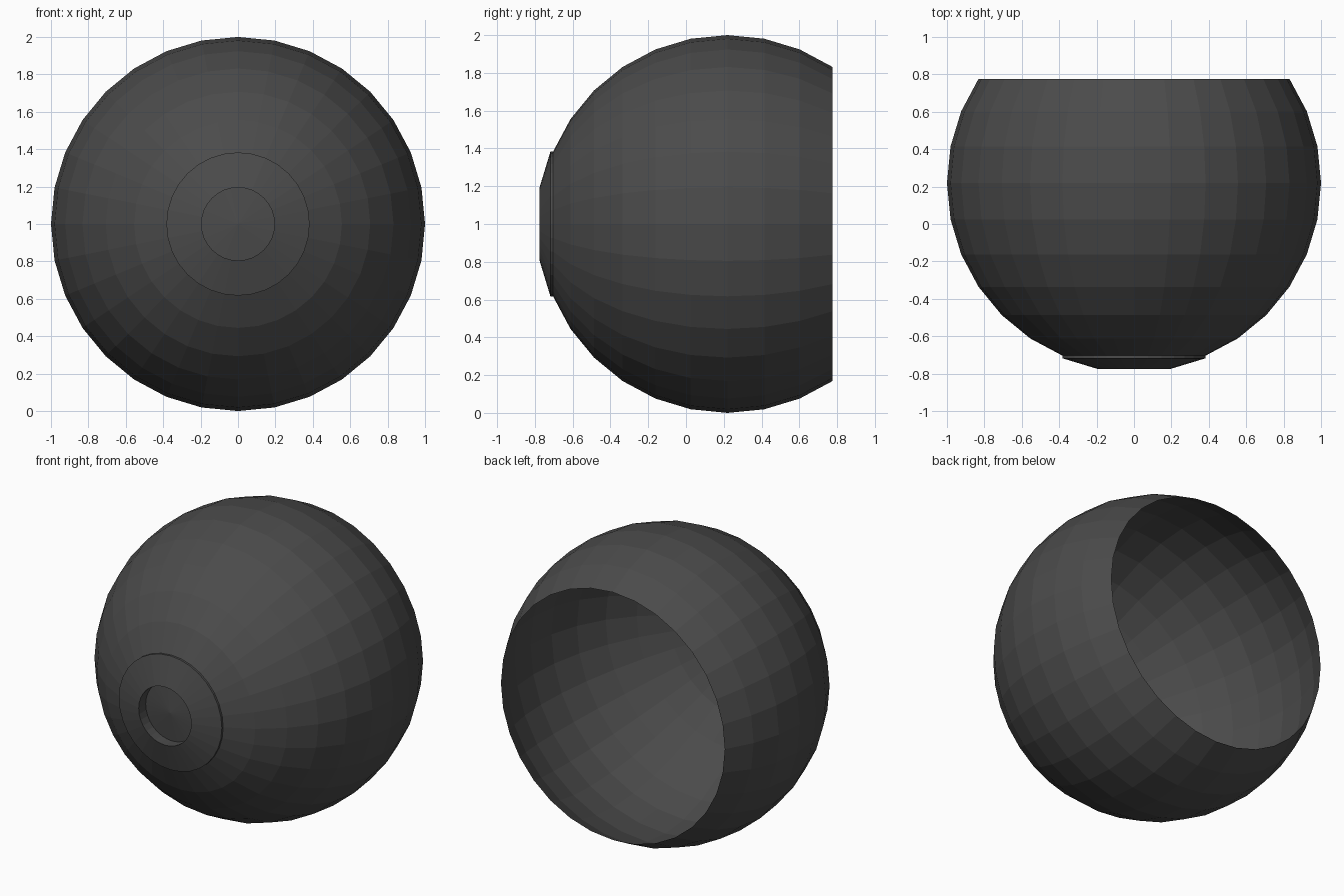
import bpy, bmesh
from math import sin, cos, pi

if "Cube" in bpy.data.objects:
    bpy.data.objects.remove(bpy.data.objects["Cube"])

SEG = 32            # sides around the y axis
STEP = pi / 16      # angle between sphere rings
CY, CZ = 0.22, 1.0  # sphere centre

dark = bpy.data.materials.new("dark_grey")
dark.diffuse_color = (0.07, 0.07, 0.07, 1)
dark.use_nodes = True
dark.node_tree.nodes["Principled BSDF"].inputs["Base Color"].default_value = dark.diffuse_color


def lathe(name, profile):
    """Spin (radius, y) points around the y axis; radius 0 makes a pole."""
    bm = bmesh.new()
    rings = []
    for r, y in profile:
        n = SEG if r > 1e-6 else 1
        rings.append([bm.verts.new((r * sin(2 * pi * i / SEG), y,
                                    CZ + r * cos(2 * pi * i / SEG)))
                      for i in range(n)])
    for a, b in zip(rings, rings[1:]):
        for i in range(SEG):
            j = (i + 1) % SEG
            if len(b) == 1:
                bm.faces.new((a[i], a[j], b[0]))
            else:
                bm.faces.new((a[i], a[j], b[j], b[i]))
    bmesh.ops.recalc_face_normals(bm, faces=bm.faces)
    mesh = bpy.data.meshes.new(name)
    bm.to_mesh(mesh)
    bm.free()
    mesh.materials.append(dark)
    obj = bpy.data.objects.new(name, mesh)
    bpy.context.collection.objects.link(obj)
    return obj


def ring(k, push=0.0):
    """Sphere ring k counted from the front pole, moved along y by push."""
    return (sin(k * STEP), CY - cos(k * STEP) + push)


# Open shell: back rim, round to the raised iris, then the recessed pupil
profile = [ring(k) for k in range(11, 1, -1)]          # sphere body
profile += [ring(2, -0.014), ring(1, -0.014)]          # raised iris band
profile += [ring(1, 0.06), (0.0, CY - 1 + 0.06)]       # sunken pupil
lathe("eyeball_shell", profile)
